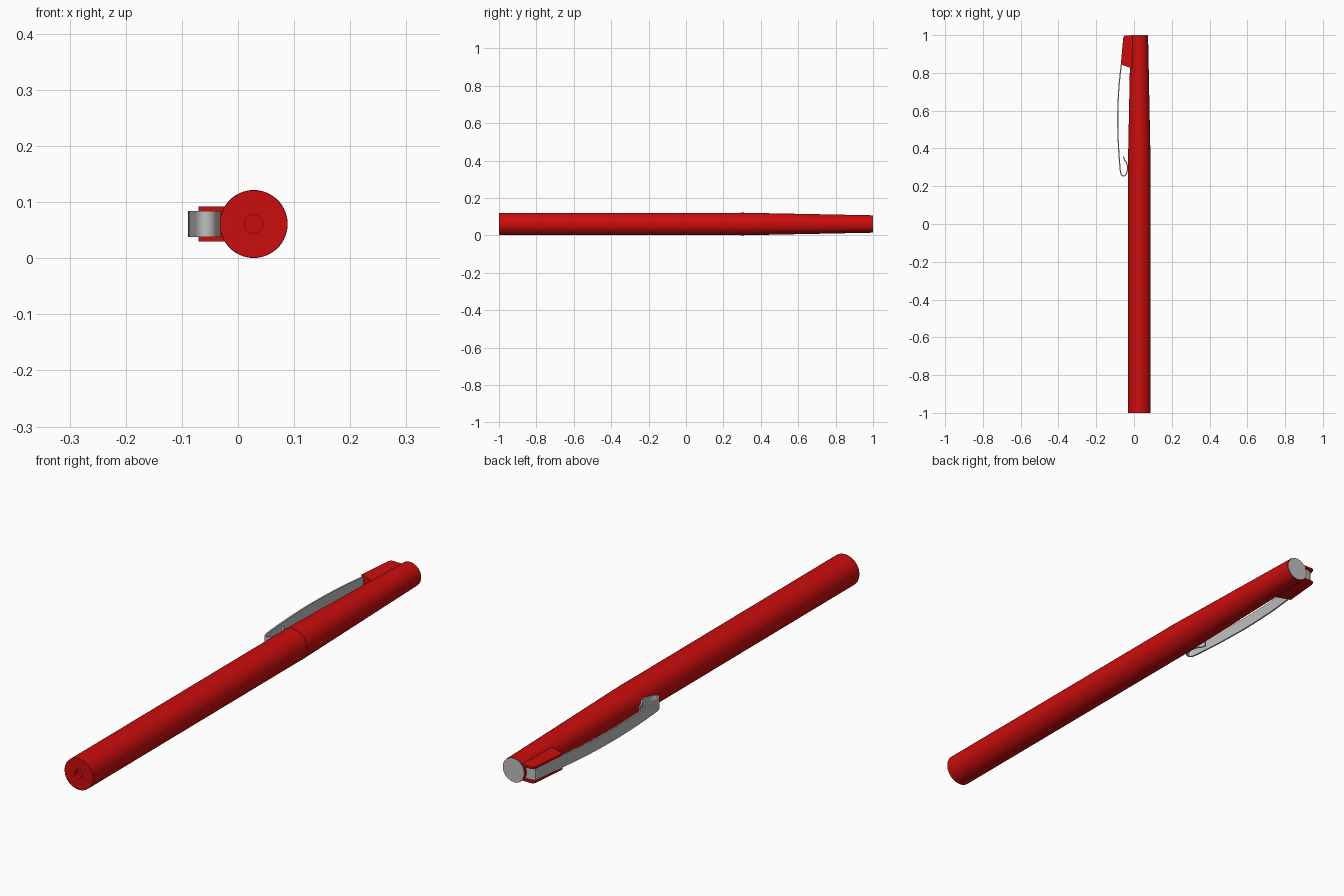
import bpy, bmesh, math
from mathutils import Vector

cube = bpy.data.objects.get("Cube")
if cube:
    bpy.data.objects.remove(cube, do_unlink=True)

AX, AZ = 0.028, 0.061      # pen axis


def material(name, rgb):
    m = bpy.data.materials.new(name)
    m.use_nodes = True
    m.diffuse_color = (*rgb, 1)
    m.node_tree.nodes["Principled BSDF"].inputs["Base Color"].default_value = (*rgb, 1)
    return m


RED = material("red plastic", (0.6, 0.004, 0.004))
GREY = material("grey metal", (0.52, 0.52, 0.52))


def finish(name, bm, mat, smooth=True):
    bmesh.ops.recalc_face_normals(bm, faces=bm.faces[:])
    mesh = bpy.data.meshes.new(name)
    bm.to_mesh(mesh)
    bm.free()
    mesh.materials.append(mat)
    ob = bpy.data.objects.new(name, mesh)
    bpy.context.collection.objects.link(ob)
    if smooth:
        bpy.ops.object.select_all(action='DESELECT')
        ob.select_set(True)
        bpy.context.view_layer.objects.active = ob
        bpy.ops.object.shade_smooth_by_angle(angle=math.radians(35))
    return ob


def turned(name, profile, mat, sides=64):
    """Rings of (radius, y) around the pen axis, capped at both ends."""
    bm = bmesh.new()
    rings = []
    for r, y in profile:
        rings.append([bm.verts.new((AX + r * math.cos(a), y, AZ + r * math.sin(a)))
                      for a in (2 * math.pi * i / sides for i in range(sides))])
    for a, b in zip(rings, rings[1:]):
        for i in range(sides):
            j = (i + 1) % sides
            bm.faces.new((a[i], a[j], b[j], b[i]))
    bm.faces.new(rings[0])
    bm.faces.new(rings[-1])
    return finish(name, bm, mat)


def slab(name, outline, z0, z1, mat, smooth=False):
    """Outline in x, y pulled up from z0 to z1."""
    bm = bmesh.new()
    face = bm.faces.new([bm.verts.new((x, y, z0)) for x, y in outline])
    new = bmesh.ops.extrude_face_region(bm, geom=[face])["geom"]
    bmesh.ops.translate(bm, vec=(0, 0, z1 - z0),
                        verts=[v for v in new if isinstance(v, bmesh.types.BMVert)])
    return finish(name, bm, mat, smooth)


def smooth_path(pts, steps=8):
    """Catmull-Rom curve through the points."""
    p = [Vector(q) for q in pts]
    p = [2 * p[0] - p[1]] + p + [2 * p[-1] - p[-2]]
    out = []
    for a, b, c, d in zip(p, p[1:], p[2:], p[3:]):
        for k in range(steps):
            t = k / steps
            out.append(0.5 * (2 * b + (c - a) * t + (2 * a - 5 * b + 4 * c - d) * t * t
                              + (3 * b - a - 3 * c + d) * t ** 3))
    return out + [p[-2]]


# Barrel with a small recess in the end, and the tapering cap
turned("barrel", [(0.016, -0.985), (0.016, -1), (0.06, -1), (0.06, 0.292)], RED)
turned("cap", [(0.0605, 0.292), (0.0465, 0.998)], RED)
turned("end_disc", [(0.0445, 0.99), (0.0445, 1.0)], GREY)

# Clip holder: two side plates around a recessed core
plate = [(0.0, 0.998), (-0.046, 0.998), (-0.053, 0.995), (-0.057, 0.985),
         (-0.07, 0.845), (-0.016, 0.825), (0.0, 0.825)]
slab("holder_lower_plate", plate, 0.03, 0.038, RED)
slab("holder_upper_plate", plate, 0.084, 0.092, RED)
slab("holder_core", [(0.0, 0.975), (-0.046, 0.975), (-0.06, 0.843),
                     (-0.016, 0.825), (0.0, 0.825)], 0.037, 0.085, RED)

# Spring clip: a bent strip of even thickness, hooked at its free end
path = smooth_path([(0.0, 0.985), (-0.035, 0.985), (-0.047, 0.98), (-0.053, 0.965),
                    (-0.067, 0.845), (-0.08, 0.72), (-0.086, 0.57), (-0.083, 0.43),
                    (-0.075, 0.31), (-0.069, 0.266), (-0.056, 0.255), (-0.042, 0.264),
                    (-0.034, 0.295), (-0.04, 0.325), (-0.05, 0.338), (-0.055, 0.357)])
left, right = [], []
for i, p in enumerate(path):
    t = (path[min(i + 1, len(path) - 1)] - path[max(i - 1, 0)]).normalized()
    n = Vector((-t.y, t.x)) * 0.003
    left.append(p + n)
    right.append(p - n)
bm = bmesh.new()
rows = [[bm.verts.new((q.x, q.y, z)) for q, z in
         ((a, 0.038), (a, 0.084), (b, 0.084), (b, 0.038))] for a, b in zip(left, right)]
for r, s in zip(rows, rows[1:]):
    for i in range(4):
        j = (i + 1) % 4
        bm.faces.new((r[i], r[j], s[j], s[i]))
bm.faces.new(rows[0])
bm.faces.new(rows[-1])
finish("clip", bm, GREY)
